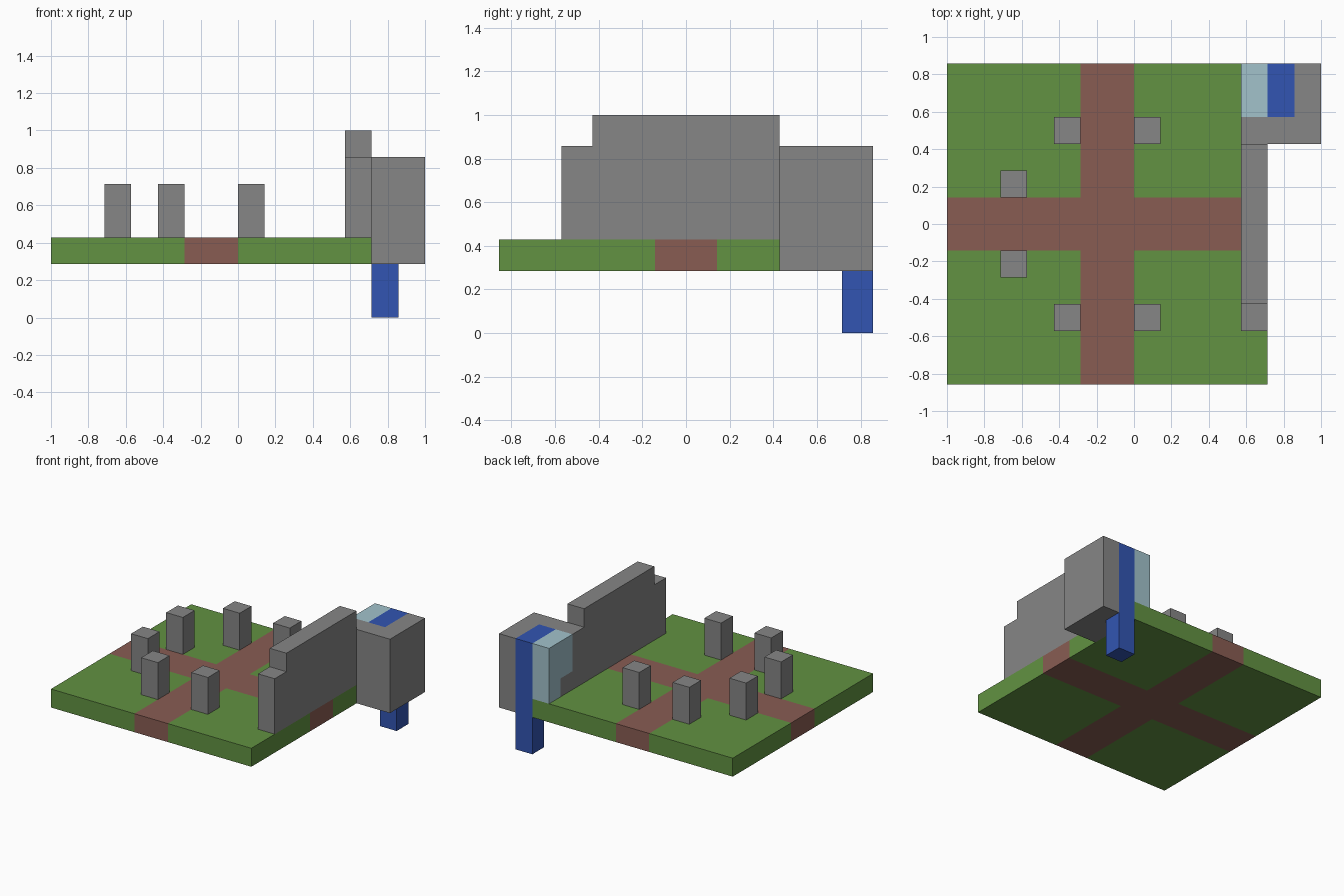
import bpy, bmesh, math
from mathutils import Vector
from itertools import product

cube = bpy.data.objects.get("Cube")
if cube:
    bpy.data.objects.remove(cube, do_unlink=True)

UNIT = 1 / 7  # size of one building block


def material(name, r, g, b):
    m = bpy.data.materials.new(name)
    m.use_nodes = True
    m.diffuse_color = (r, g, b, 1)
    bsdf = m.node_tree.nodes["Principled BSDF"]
    bsdf.inputs["Base Color"].default_value = (r, g, b, 1)
    bsdf.inputs["Roughness"].default_value = 0.9
    return m


GRASS = material("grass green", 0.122, 0.287, 0.054)
PATH = material("path brown", 0.25, 0.108, 0.086)
STONE = material("stone grey", 0.238, 0.238, 0.238)
WATER = material("water blue", 0.032, 0.091, 0.445)
GLASS = material("pale blue", 0.36, 0.54, 0.60)

owner = {}  # block position -> (part name, material)


def fill(part, mat, x, y, z):
    """Fill a range of blocks; later fills replace earlier ones."""
    for cell in product(range(*x), range(*y), range(*z)):
        owner[cell] = (part, mat)


# Ground slab with two crossing paths running right through it
fill("ground", GRASS, (-7, 5), (-6, 6), (2, 3))
fill("ground", PATH, (-2, 0), (-6, 6), (2, 3))
fill("ground", PATH, (-7, 5), (-1, 1), (2, 3))

# Six standing pillars, mirrored front to back
for i, (x, y) in enumerate([(-3, 3), (0, 3), (-5, 1)], 1):
    fill(f"pillar_back_{i}", STONE, (x, x + 1), (y, y + 1), (3, 5))
    fill(f"pillar_front_{i}", STONE, (x, x + 1), (-y - 1, -y), (3, 5))

# Long wall with a lower front end
fill("wall", STONE, (4, 5), (-4, 3), (3, 6))
fill("wall", STONE, (4, 5), (-3, 3), (6, 7))
fill("wall", STONE, (4, 5), (-3, 3), (3, 6))

# Corner tower overhanging the slab
fill("tower", STONE, (5, 7), (3, 6), (2, 6))
fill("tower", STONE, (4, 5), (3, 5), (3, 6))

# Pale block beside the waterfall, with one stone left at its foot
fill("pale_block", GLASS, (4, 5), (4, 6), (4, 6))
fill("pale_block", GLASS, (4, 5), (5, 6), (3, 4))

# Water pool on the tower and the fall dropping down its back
fill("waterfall", WATER, (5, 6), (4, 6), (5, 6))
fill("waterfall", WATER, (5, 6), (5, 6), (0, 6))


def build(part):
    """Skin the exposed sides of a part's blocks and merge flat areas."""
    bm = bmesh.new()
    mats = []
    for cell, (name, mat) in owner.items():
        if name != part:
            continue
        if mat not in mats:
            mats.append(mat)
        for axis, sign in product(range(3), (-1, 1)):
            n = Vector((0, 0, 0))
            n[axis] = sign
            centre = Vector(cell)
            if tuple(int(c) for c in centre + n) in owner:
                continue
            u = Vector((0, 0, 0))
            u[(axis + 1) % 3] = 0.5
            v = n.cross(u)
            mid = centre + Vector((0.5, 0.5, 0.5)) + n / 2
            corners = [mid - u - v, mid + u - v, mid + u + v, mid - u + v]
            face = bm.faces.new([bm.verts.new(c * UNIT) for c in corners])
            face.material_index = mats.index(mat)
    bmesh.ops.remove_doubles(bm, verts=bm.verts, dist=0.001)
    bmesh.ops.dissolve_limit(bm, angle_limit=math.radians(1), verts=bm.verts,
                             edges=bm.edges, delimit={'MATERIAL'})
    mesh = bpy.data.meshes.new(part)
    bm.to_mesh(mesh)
    bm.free()
    for m in mats:
        mesh.materials.append(m)
    bpy.context.collection.objects.link(bpy.data.objects.new(part, mesh))


for part in dict.fromkeys(name for name, _ in owner.values()):
    build(part)
